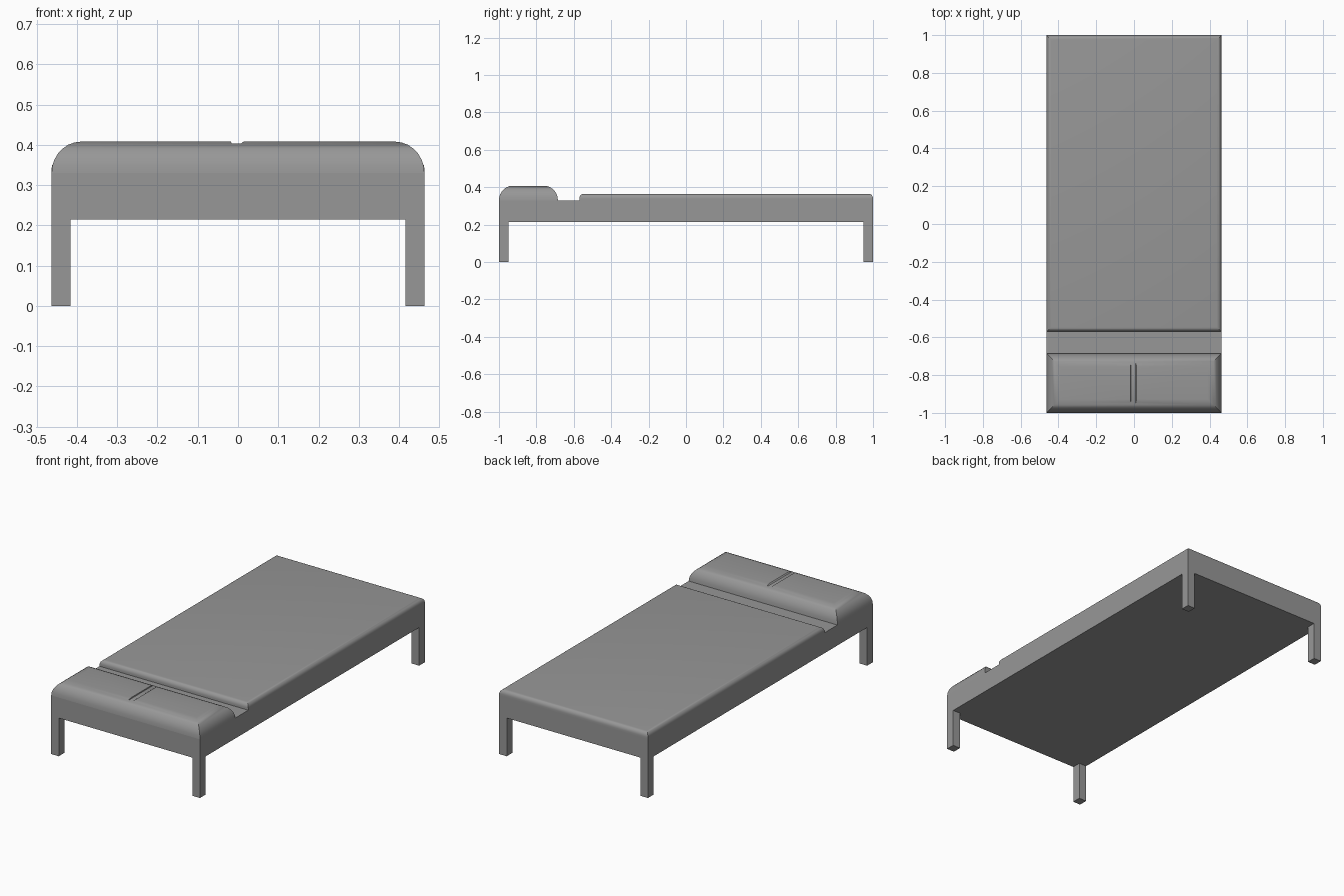
import bpy, bmesh, math

if "Cube" in bpy.data.objects:
    bpy.data.objects.remove(bpy.data.objects["Cube"])

HW = 0.463          # half width of the bed
BASE_Z, DECK_Z = 0.215, 0.33

# Dark grey for every part
grey = bpy.data.materials.new("dark_grey")
grey.diffuse_color = (0.31, 0.31, 0.31, 1)
grey.use_nodes = True
grey.node_tree.nodes["Principled BSDF"].inputs["Base Color"].default_value = grey.diffuse_color


def add_object(name, bm):
    bmesh.ops.recalc_face_normals(bm, faces=bm.faces)
    me = bpy.data.meshes.new(name)
    bm.to_mesh(me)
    bm.free()
    me.materials.append(grey)
    ob = bpy.data.objects.new(name, me)
    bpy.context.collection.objects.link(ob)
    return ob


def box(name, x0, x1, y0, y1, z0, z1):
    bm = bmesh.new()
    bmesh.ops.create_cube(bm, size=1)
    for v in bm.verts:
        v.co = ((x0 + x1) / 2 + v.co.x * (x1 - x0),
                (y0 + y1) / 2 + v.co.y * (y1 - y0),
                (z0 + z1) / 2 + v.co.z * (z1 - z0))
    return add_object(name, bm)


def cushion(name, y0, y1, z0, z_round, z1, inset, steps):
    """Block whose top edges roll over in a mitred quarter round."""
    levels = [(0, z0)] if z_round > z0 else []
    for i in range(steps + 1):
        a = math.pi / 2 * i / steps
        levels.append((inset * (1 - math.cos(a)), z_round + (z1 - z_round) * math.sin(a)))
    bm = bmesh.new()
    rings = []
    for d, z in levels:
        rings.append([bm.verts.new(p) for p in (
            (-HW + d, y0 + d, z), (HW - d, y0 + d, z),
            (HW - d, y1 - d, z), (-HW + d, y1 - d, z))])
    for a, b in zip(rings, rings[1:]):
        for i in range(4):
            j = (i + 1) % 4
            bm.faces.new((a[i], a[j], b[j], b[i]))
    bm.faces.new(rings[0][::-1])
    bm.faces.new(rings[-1])
    return add_object(name, bm)


def smooth(ob):
    bpy.ops.object.select_all(action='DESELECT')
    ob.select_set(True)
    bpy.context.view_layer.objects.active = ob
    bpy.ops.object.shade_smooth_by_angle(angle=math.radians(30))


# Bed base and four corner legs
box("bed_base", -HW, HW, -1, 1, BASE_Z, DECK_Z)
for sx, side in ((-1, "left"), (1, "right")):
    for sy, end in ((-1, "front"), (1, "back")):
        xs = sorted((sx * 0.416, sx * HW))
        ys = sorted((sy * 0.95, sy * 1.0))
        box(f"{end}_{side}_leg", *xs, *ys, 0, BASE_Z)

# Blanket over most of the bed
blanket = cushion("blanket", -0.57, 1.0, DECK_Z, 0.341, 0.365, 0.024, 5)
smooth(blanket)

# Pillow with a shallow crease across the middle
pillow = cushion("pillow", -1.0, -0.685, DECK_Z, DECK_Z, 0.408, 0.073, 7)
bm = bmesh.new()
section = [(-0.016, 0.403), (0.007, 0.403), (0.015, 0.409),
           (0.015, 0.43), (-0.018, 0.43), (-0.018, 0.409)]
front = bm.faces.new([bm.verts.new((x, -0.99, z)) for x, z in section])
ext = bmesh.ops.extrude_face_region(bm, geom=[front])
bmesh.ops.translate(bm, vec=(0, 0.3, 0),
                    verts=[g for g in ext["geom"] if isinstance(g, bmesh.types.BMVert)])
cutter = add_object("crease_cutter", bm)
cutter.hide_render = True
mod = pillow.modifiers.new("crease", 'BOOLEAN')
mod.operation = 'DIFFERENCE'
mod.solver = 'EXACT'
mod.object = cutter
bpy.context.view_layer.objects.active = pillow
bpy.ops.object.modifier_apply(modifier=mod.name)
bpy.data.objects.remove(cutter)
smooth(pillow)
